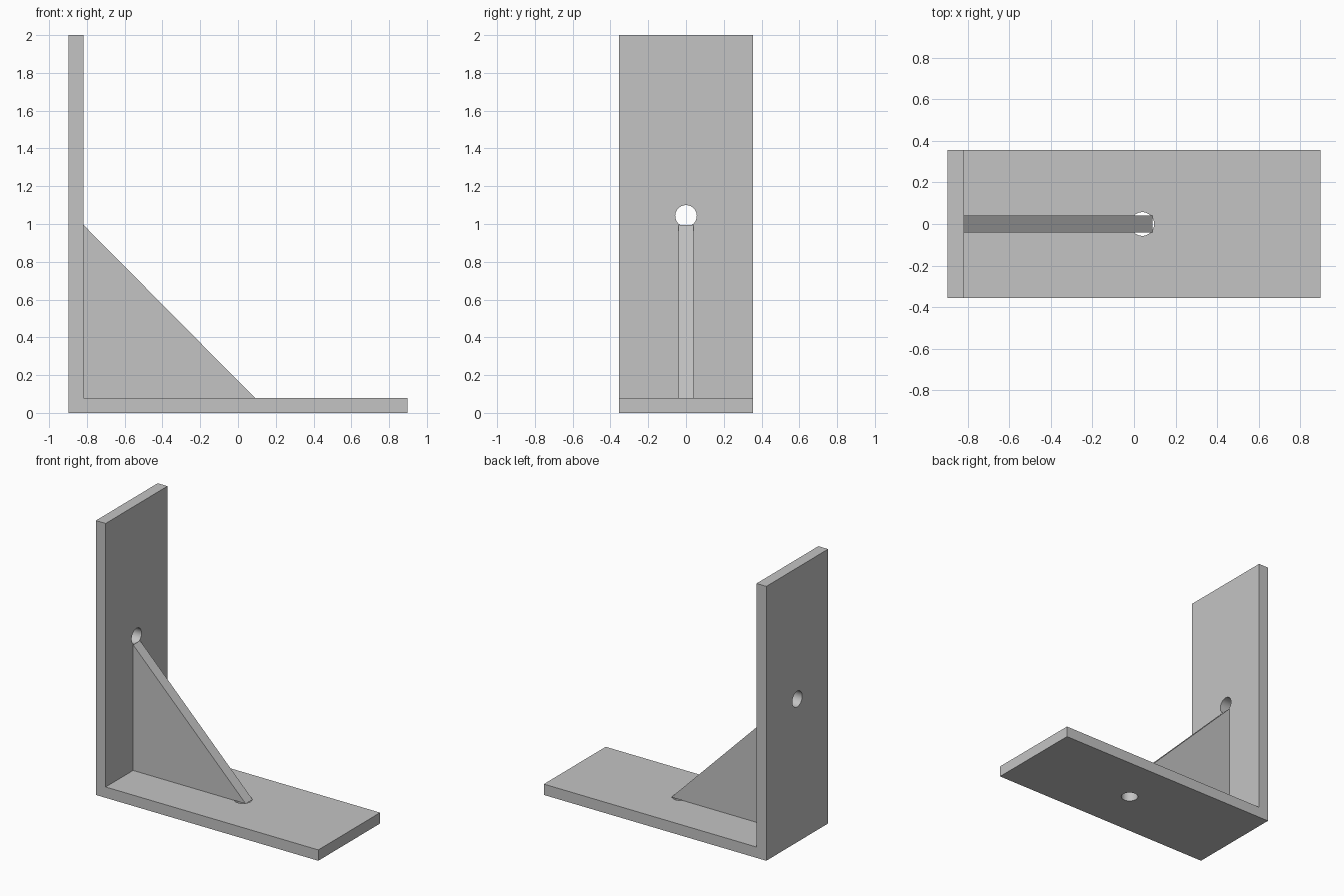
import bpy
import math

cube = bpy.data.objects.get("Cube")
if cube:
    bpy.data.objects.remove(cube, do_unlink=True)

# Overall sizes
HALF_LENGTH, HALF_WIDTH, HEIGHT, THICK = 0.897, 0.356, 2.0, 0.079
INNER_X = -HALF_LENGTH + THICK
HOLE_RADIUS = 0.057

grey = bpy.data.materials.new("plain grey")
grey.use_nodes = True
colour = (0.55, 0.55, 0.55, 1)
grey.diffuse_color = colour
grey.node_tree.nodes["Principled BSDF"].inputs["Base Color"].default_value = colour


def extrude_profile(name, profile, half_width):
    """Extrude an (x, z) outline along y, centred on y = 0."""
    n = len(profile)
    verts = [(x, y, z) for y in (-half_width, half_width) for x, z in profile]
    faces = [list(range(n)), list(range(2 * n - 1, n - 1, -1))]
    faces += [[i, i + n, (i + 1) % n + n, (i + 1) % n] for i in range(n)]
    mesh = bpy.data.meshes.new(name)
    mesh.from_pydata(verts, [], faces)
    mesh.materials.append(grey)
    obj = bpy.data.objects.new(name, mesh)
    bpy.context.collection.objects.link(obj)
    return obj


def drill(obj, location, rotation):
    """Cut a round through hole and remove the cutter."""
    bpy.ops.mesh.primitive_cylinder_add(
        vertices=48, radius=HOLE_RADIUS, depth=THICK * 1.5,
        location=location, rotation=rotation)
    cutter = bpy.context.object
    cutter.name = "hole_cutter"
    cutter.hide_render = True
    cutter.data.materials.append(grey)
    cut = obj.modifiers.new("hole", 'BOOLEAN')
    cut.operation, cut.solver, cut.object = 'DIFFERENCE', 'EXACT', cutter
    bpy.ops.object.select_all(action='DESELECT')
    bpy.context.view_layer.objects.active = obj
    obj.select_set(True)
    bpy.ops.object.modifier_apply(modifier=cut.name)
    bpy.data.objects.remove(cutter, do_unlink=True)


# L-shaped body: upright wall and base plate in one piece
body = extrude_profile("angle_bracket", [
    (-HALF_LENGTH, 0), (HALF_LENGTH, 0), (HALF_LENGTH, THICK),
    (INNER_X, THICK), (INNER_X, HEIGHT), (-HALF_LENGTH, HEIGHT)], HALF_WIDTH)

# Screw holes in the wall and the base
drill(body, (-HALF_LENGTH + THICK / 2, 0, 1.043), (0, math.pi / 2, 0))
drill(body, (0.04, 0, THICK / 2), (0, 0, 0))
bpy.ops.object.shade_smooth_by_angle(angle=math.radians(30))

# Triangular stiffening rib
extrude_profile("gusset_rib", [
    (INNER_X, THICK), (0.09, THICK), (INNER_X, 0.995)], 0.04)
